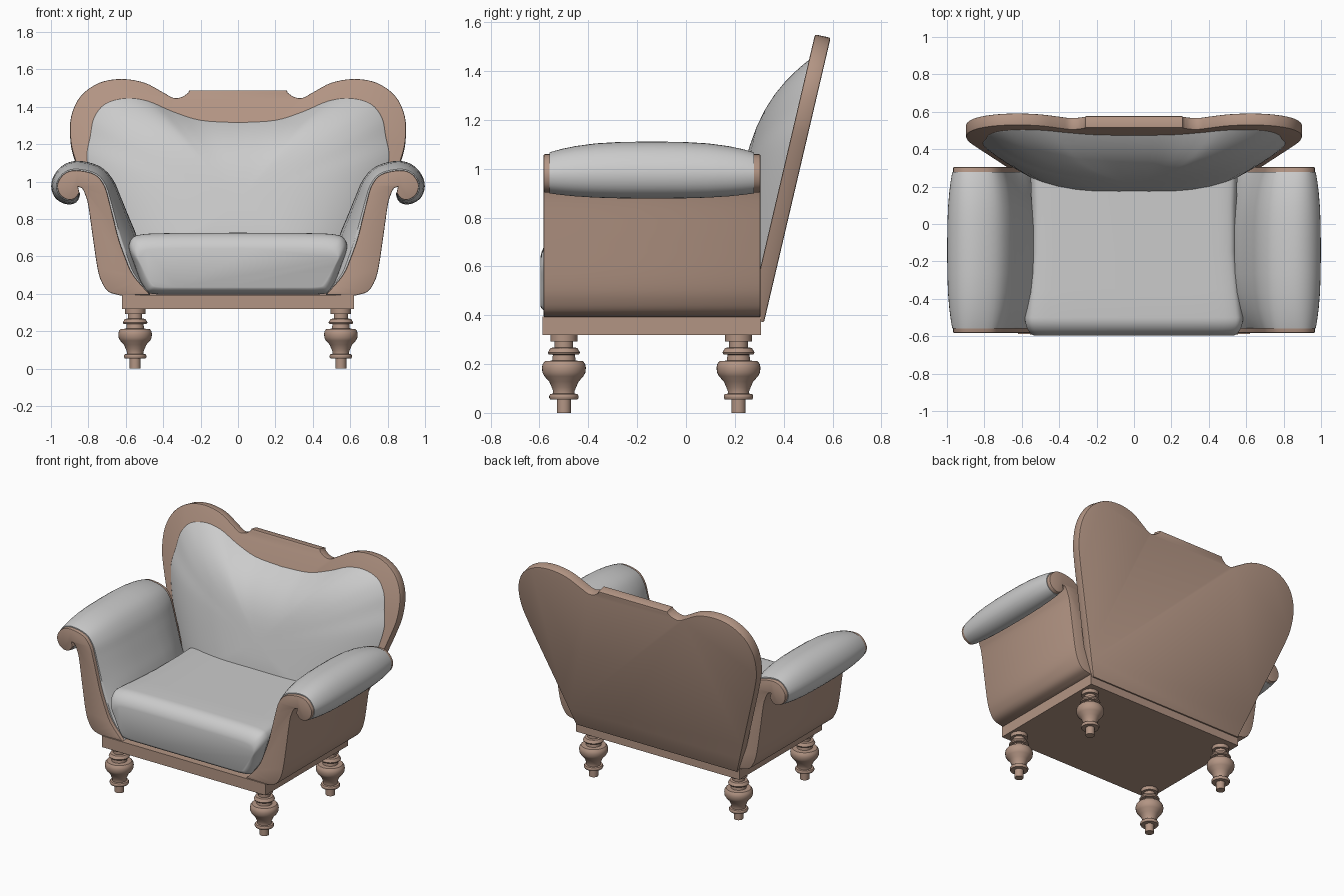
import bpy, bmesh, math
from mathutils import Vector

if "Cube" in bpy.data.objects:
    bpy.data.objects.remove(bpy.data.objects["Cube"])

wood = bpy.data.materials.new("wood")
wood.diffuse_color = (0.45, 0.3, 0.23, 1)
wood.use_nodes = True
wood.node_tree.nodes["Principled BSDF"].inputs["Base Color"].default_value = wood.diffuse_color


def spline(pts, n=4):
    """Open Catmull-Rom curve through the points."""
    p = [Vector(q) for q in pts]
    p = [2 * p[0] - p[1]] + p + [2 * p[-1] - p[-2]]
    out = []
    for a, b, c, d in zip(p, p[1:], p[2:], p[3:]):
        for i in range(n):
            t = i / n
            out.append(0.5 * (2 * b + (c - a) * t + (2 * a - 5 * b + 4 * c - d) * t * t
                              + (3 * b - a - 3 * c + d) * t ** 3))
    return out + [p[-2]]


def loft(name, rings, mat=None, bevel=0, mirror=False, angle=40):
    """Skin closed rings, cap both ends, optionally bevel the cap rims."""
    bm = bmesh.new()
    vr = [[bm.verts.new(v) for v in r] for r in rings]
    n = len(rings[0])
    for a, b in zip(vr, vr[1:]):
        for i in range(n):
            j = (i + 1) % n
            bm.faces.new((a[i], a[j], b[j], b[i]))
    caps = [bm.faces.new(vr[0]), bm.faces.new(vr[-1])]
    bmesh.ops.recalc_face_normals(bm, faces=bm.faces)
    if bevel:
        edges = list({e for f in caps for e in f.edges})
        bmesh.ops.bevel(bm, geom=edges, offset=bevel, segments=2, profile=0.5,
                        affect='EDGES', clamp_overlap=False)
    me = bpy.data.meshes.new(name)
    bm.to_mesh(me)
    bm.free()
    ob = bpy.data.objects.new(name, me)
    bpy.context.collection.objects.link(ob)
    if mat:
        me.materials.append(mat)
    bpy.ops.object.select_all(action='DESELECT')
    ob.select_set(True)
    bpy.context.view_layer.objects.active = ob
    bpy.ops.object.shade_smooth_by_angle(angle=math.radians(angle))
    if mirror:
        ob.modifiers.new("mirror", 'MIRROR')
    return ob


# base frame
loft("base_frame", [[(-.62, -.588, z), (.62, -.588, z), (.62, .308, z), (-.62, .308, z)]
                    for z in (.318, .395)], wood)

# turned legs
leg = [(.029, 0), (.029, .055), (.056, .055), (.06, .062), (.06, .07), (.056, .077),
       (.044, .079), (.044, .09), (.05, .105), (.06, .128), (.08, .15), (.088, .165),
       (.09, .185), (.087, .2), (.078, .212), (.048, .214), (.045, .238), (.062, .24),
       (.066, .247), (.055, .266), (.038, .268), (.038, .292), (.055, .293), (.055, .325)]
for name, y in (("front_legs", -.5), ("back_legs", .215)):
    loft(name, [[(.55 + r * math.cos(k * math.tau / 32), y + r * math.sin(k * math.tau / 32), z)
                 for k in range(32)] for r, z in leg], wood, mirror=True)

# scrolled wooden arms: (x, z, padding thickness) along the upholstered side
path = spline([(.47, .395, 0), (.56, .5, .06), (.605, .6, .09), (.64, .7, .095),
               (.665, .8, .08), (.69, .9, .065), (.715, .98, .055), (.765, 1.038, .05),
               (.86, 1.06, .05), (.925, 1.045, .04), (.965, .99, .032), (.955, .935, .03),
               (.915, .905, .025), (.875, .908, .02), (.848, .94, .005)])
outer = spline([(.855, .972), (.832, .962), (.815, .925), (.8, .87), (.776, .7),
                (.75, .53), (.725, .455), (.69, .41), (.63, .392)])
side = [(p[0], p[1]) for p in path] + [(p[0], p[1]) for p in outer]
loft("arm_frames", [[(x, y, z) for x, z in side] for y in (-.583, .305)],
     wood, bevel=.006, mirror=True)

# arm padding, fullest in the middle of its length
rings = []
for t in (-1, -.985, -.95, -.88, -.75, -.55, -.3, 0, .3, .55, .75, .88, .95, .985, 1):
    f = .12 + .88 * (1 - abs(t) ** 3)
    top, under = [], []
    for i, p in enumerate(path):
        tan = (path[min(i + 1, len(path) - 1)] - path[max(i - 1, 0)]).to_2d().normalized()
        for lst, d in ((top, p.z * f + .001), (under, -.015)):
            lst.append((p.x - tan.y * d, -.14 + .418 * t, p.y + tan.x * d))
    rings.append(top + under[::-1])
loft("arm_padding", rings, mirror=True, angle=60)

# seat cushion with a rounded front
half = spline([(0, .397), (.3, .397), (.46, .4), (.505, .43), (.555, .56), (.582, .64),
               (.572, .69), (.53, .715), (.4, .724), (0, .727)])
prof = [(p.x, p.y) for p in half] + [(-p.x, p.y) for p in half[-2:0:-1]]
stations = []
for k in range(9):
    c = 1 - math.sin(math.radians(10 + 10 * k))
    stations.append((-.5 - .097 * math.cos(math.radians(10 + 10 * k)), 1 - .1 * c, 1 - .45 * c))
stations += [(-.35, .97, 1), (-.15, .94, 1), (.1, .94, 1), (.27, .95, 1)]
loft("seat_cushion", [[(x * sx, y, .5 + (z - .5) * sz) for x, z in prof]
                      for y, sx, sz in stations], angle=60)


def lean(z):
    """Front face of the reclined back."""
    return .527 + .234 * (z - 1.545)


# shaped back panel
half = [(.26, 1.49)] + [(p.x, p.y) for p in spline(
    [(.266, 1.476), (.3, 1.454), (.345, 1.449), (.4, 1.478), (.5, 1.53), (.62, 1.55),
     (.74, 1.53), (.84, 1.46), (.892, 1.35), (.895, 1.22), (.865, 1.1), (.78, .86),
     (.69, .61), (.61, .385)])]
outline = half + [(-x, z) for x, z in half[::-1]]
loft("back_panel", [[(x, lean(z), z) for x, z in outline],
                    [(x, lean(z) + .064, z - .014) for x, z in outline]], wood, bevel=.007)

# back cushion: outline swelling forward toward the middle
half = spline([(0, 1.315), (.2, 1.328), (.35, 1.375), (.48, 1.43), (.6, 1.445), (.71, 1.415),
               (.77, 1.34), (.79, 1.24), (.808, 1.13), (.78, .98), (.72, .8), (.64, .6),
               (.55, .45), (.3, .42), (0, .42)])
prof = [(p.x, p.y) for p in half] + [(-p.x, p.y) for p in half[-2:0:-1]]
rings = [[(x, lean(z) + .01, z) for x, z in prof]]
for s in (1, .995, .98, .95, .9, .83, .74, .63, .5, .36, .2, .05):
    bulge = .165 * (1 - s ** 3.5)
    rings.append([(x * s, lean(.9 + (z - .9) * s) - bulge, .9 + (z - .9) * s) for x, z in prof])
loft("back_cushion", rings, angle=60)
